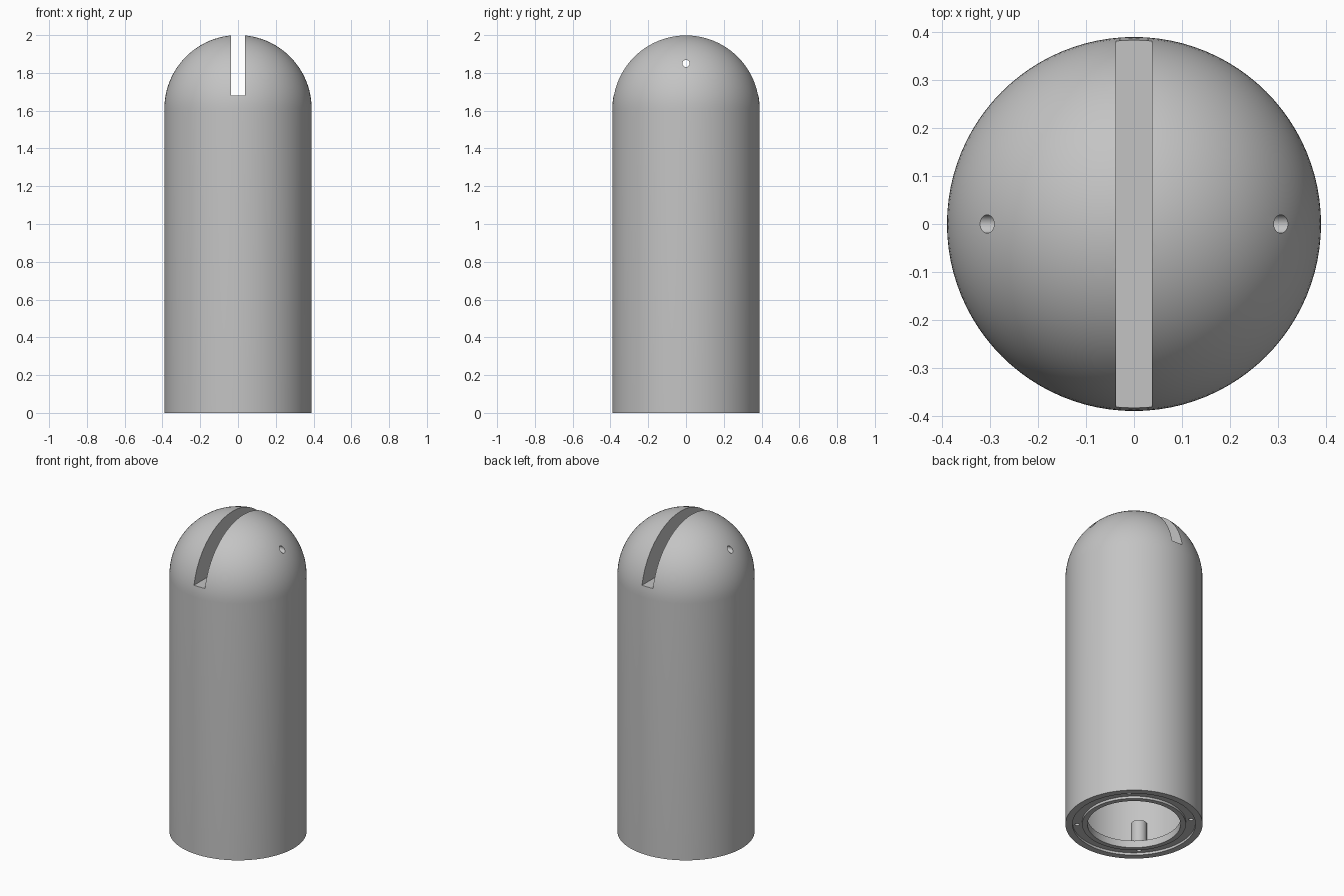
import bpy, bmesh, math
from mathutils import Vector, Matrix

if "Cube" in bpy.data.objects:
    bpy.data.objects.remove(bpy.data.objects["Cube"])

R, TOP = 0.39, 2.0
SPRING = TOP - R            # height where the dome begins
SEGMENTS = 96

grey = bpy.data.materials.new("plain_grey")
grey.use_nodes = True
COLOUR = (0.55, 0.55, 0.55, 1)
grey.diffuse_color = COLOUR
grey.node_tree.nodes["Principled BSDF"].inputs["Base Color"].default_value = COLOUR


def add_object(name, bm):
    bmesh.ops.recalc_face_normals(bm, faces=bm.faces)
    mesh = bpy.data.meshes.new(name)
    bm.to_mesh(mesh)
    bm.free()
    obj = bpy.data.objects.new(name, mesh)
    bpy.context.collection.objects.link(obj)
    mesh.materials.append(grey)
    return obj


def lathe(name, profile, closed=False):
    """Revolve an (r, z) profile around the z axis."""
    bm = bmesh.new()
    verts = [bm.verts.new((r, 0, z)) for r, z in profile]
    pairs = list(zip(verts, verts[1:]))
    if closed:
        pairs.append((verts[-1], verts[0]))
    edges = [bm.edges.new(p) for p in pairs]
    bmesh.ops.spin(bm, geom=verts + edges, cent=(0, 0, 0), axis=(0, 0, 1),
                   angle=math.tau, steps=SEGMENTS, use_duplicate=False)
    bmesh.ops.remove_doubles(bm, verts=bm.verts, dist=1e-5)
    return add_object(name, bm)


def cylinder(name, radius, length, centre, rotation=None):
    bm = bmesh.new()
    matrix = Matrix.Translation(centre) @ (rotation or Matrix())
    bmesh.ops.create_cone(bm, cap_ends=True, segments=24, radius1=radius,
                          radius2=radius, depth=length, matrix=matrix)
    return add_object(name, bm)


def box(name, size, centre):
    bm = bmesh.new()
    matrix = Matrix.Translation(centre) @ Matrix.Diagonal((*size, 1))
    bmesh.ops.create_cube(bm, size=1, matrix=matrix)
    return add_object(name, bm)


def select_only(obj):
    bpy.ops.object.select_all(action="DESELECT")
    obj.select_set(True)
    bpy.context.view_layer.objects.active = obj


def cut(obj, cutter):
    cutter.hide_render = True
    mod = obj.modifiers.new("cut", "BOOLEAN")
    mod.operation, mod.solver, mod.object = "DIFFERENCE", "EXACT", cutter
    select_only(obj)
    bpy.ops.object.modifier_apply(modifier=mod.name)
    bpy.data.objects.remove(cutter)


def smooth(obj):
    select_only(obj)
    bpy.ops.object.shade_smooth_by_angle(angle=math.radians(30))


# Hollow body with a hemispherical top
INNER, CEILING = 0.35, 1.55
STEPS = 24
dome = [(R * math.cos(a), SPRING + R * math.sin(a))
        for a in (math.pi / 2 * i / STEPS for i in range(STEPS))]
body = lathe("body", [(0, CEILING), (INNER, CEILING), (INNER, 0), (R, 0)]
             + dome + [(0, TOP)])

# Slot across the dome, open at front and back
cut(body, box("slot_cutter", (0.076, 1, 0.6), (0, 0, 1.98)))

# Pin hole running from side to side
cut(body, cylinder("pin_hole_cutter", 0.019, 1, (0, 0, 1.85),
                   Matrix.Rotation(math.pi / 2, 4, "Y")))
smooth(body)

# Base ring: recessed band with a raised lip round the opening
LIP_IN, LIP_OUT, RECESS, THICK = 0.265, 0.295, 0.015, 0.045
base_ring = lathe("base_ring", [(LIP_IN, 0), (LIP_OUT, 0), (LIP_OUT, RECESS),
                                (INNER, RECESS), (INNER, THICK), (LIP_IN, THICK)],
                  closed=True)

# Four screw holes in the ring, each with a boss behind it
for i in range(4):
    angle = math.pi / 4 + i * math.pi / 2
    spot = Vector((math.cos(angle), math.sin(angle), 0)) * 0.325
    cut(base_ring, cylinder("screw_hole_cutter", 0.013, 0.2, spot))
    boss = cylinder(f"screw_boss_{i + 1}", 0.045, 0.145,
                    spot + Vector((0, 0, THICK + 0.0725)))
    smooth(boss)
smooth(base_ring)
